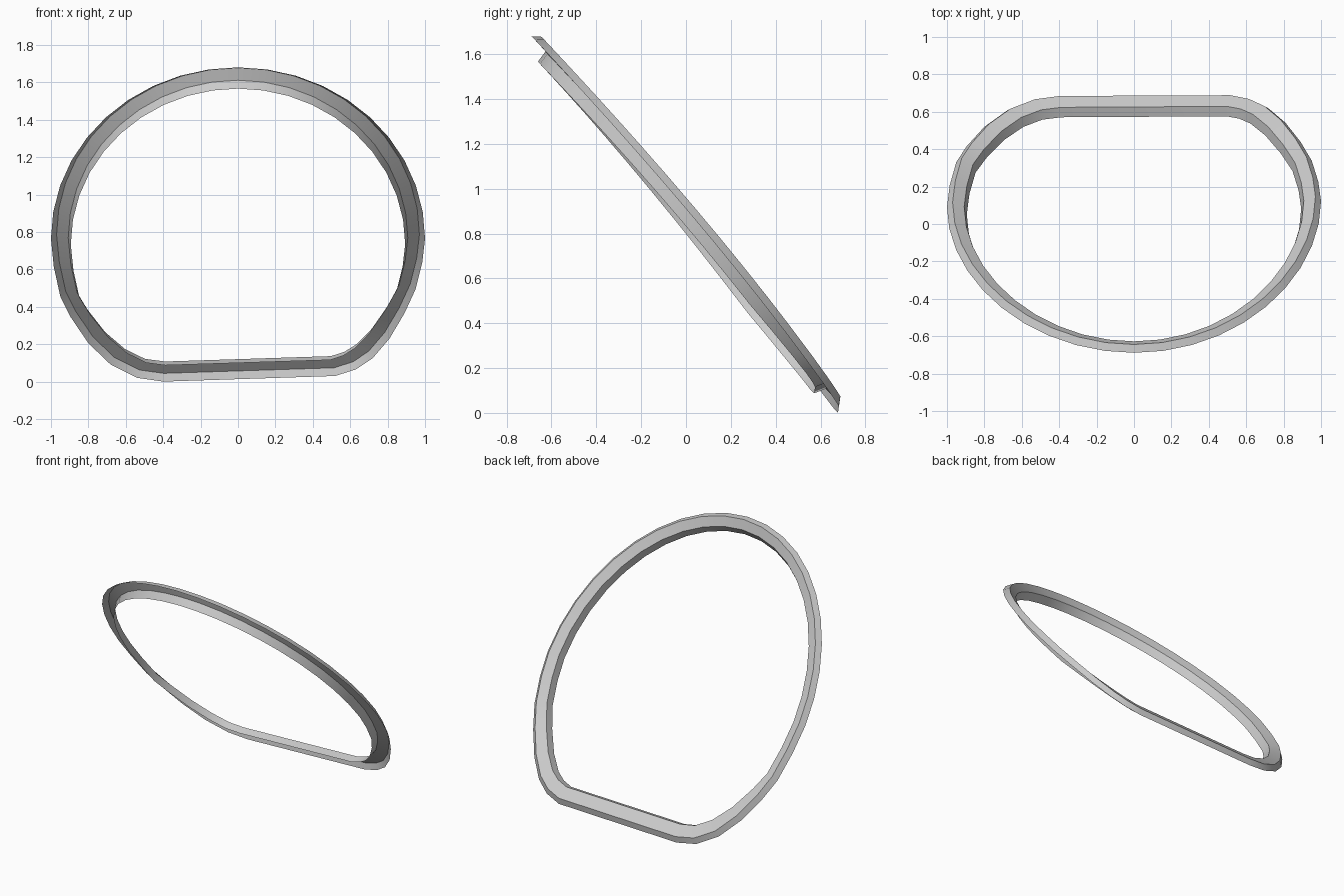
import bpy, bmesh, math
from mathutils import Vector

if "Cube" in bpy.data.objects:
    bpy.data.objects.remove(bpy.data.objects["Cube"])

# Tilted frame: u runs up the leaning ring, w is its back-facing normal
SU, CU = 0.631, 0.775
MID_Z = 0.85


def lean(x, u, w):
    return Vector((x, -SU * u + CU * w, MID_Z + CU * u + SU * w))


def bow(x, z):
    """Slight backward bow of the rim at the sides, with a small twist low down."""
    t = max(-1, min(1, (z - MID_Z) / 0.84))
    low = (1 - t) / 2
    return -0.005 + 0.035 * (1 - t * t) + low * (0.008 + 0.022 * x)


# Outline seen from the front: half-ellipse above, rounded flat bottom below
arc = [(math.cos(math.pi * i / 20), 0.77 + 0.915 * math.sin(math.pi * i / 20))
       for i in range(21)]
left = [(-0.985, 0.62), (-0.95, 0.46), (-0.895, 0.35), (-0.80, 0.21), (-0.68, 0.095),
        (-0.54, 0.025), (-0.40, 0.005)]
right = [(0.52, 0.035), (0.63, 0.07), (0.72, 0.13), (0.81, 0.235), (0.89, 0.37),
         (0.95, 0.50), (0.985, 0.64)]
outline = arc + left + right

rim = []
for x, z in outline:
    w = bow(x, z)
    rim.append((Vector((x, (z - MID_Z - SU * w) / CU)), w))

# Channel section, open at the front: outer lip, outer back, inner back, inner lip
section = [(0.0, 0.0), (0.03, 0.033), (0.092, 0.004), (0.106, -0.05)]

bm = bmesh.new()
n = len(rim)
rows = []
for i, (p, w) in enumerate(rim):
    tangent = (rim[(i + 1) % n][0] - p).normalized() + (p - rim[i - 1][0]).normalized()
    inward = Vector((-tangent.y, tangent.x)).normalized()
    low = max(0.0, min(1.0, (-p.y - 0.5) / 0.5))
    row = []
    for k, (inset, depth) in enumerate(section):
        if k > 1:  # wider, shallower channel along the bottom
            inset *= 1 + 0.28 * low
            depth += 0.022 * low
        q = p + inward * inset
        row.append(bm.verts.new(lean(q.x, q.y, w + depth)))
    rows.append(row)

for i in range(n):
    a, b = rows[i], rows[(i + 1) % n]
    for k in range(len(section) - 1):
        bm.faces.new((a[k], b[k], b[k + 1], a[k + 1]))
bmesh.ops.recalc_face_normals(bm, faces=bm.faces)

# Rest on the ground, centred in depth
zs = [v.co.z for v in bm.verts]
ys = [v.co.y for v in bm.verts]
bmesh.ops.translate(bm, verts=bm.verts, vec=(0, -(min(ys) + max(ys)) / 2, -min(zs)))

mesh = bpy.data.meshes.new("rim_channel")
bm.to_mesh(mesh)
bm.free()
ring = bpy.data.objects.new("rim_channel", mesh)
bpy.context.collection.objects.link(ring)
bpy.context.view_layer.objects.active = ring
ring.select_set(True)
bpy.ops.object.shade_smooth_by_angle(angle=math.radians(30))
